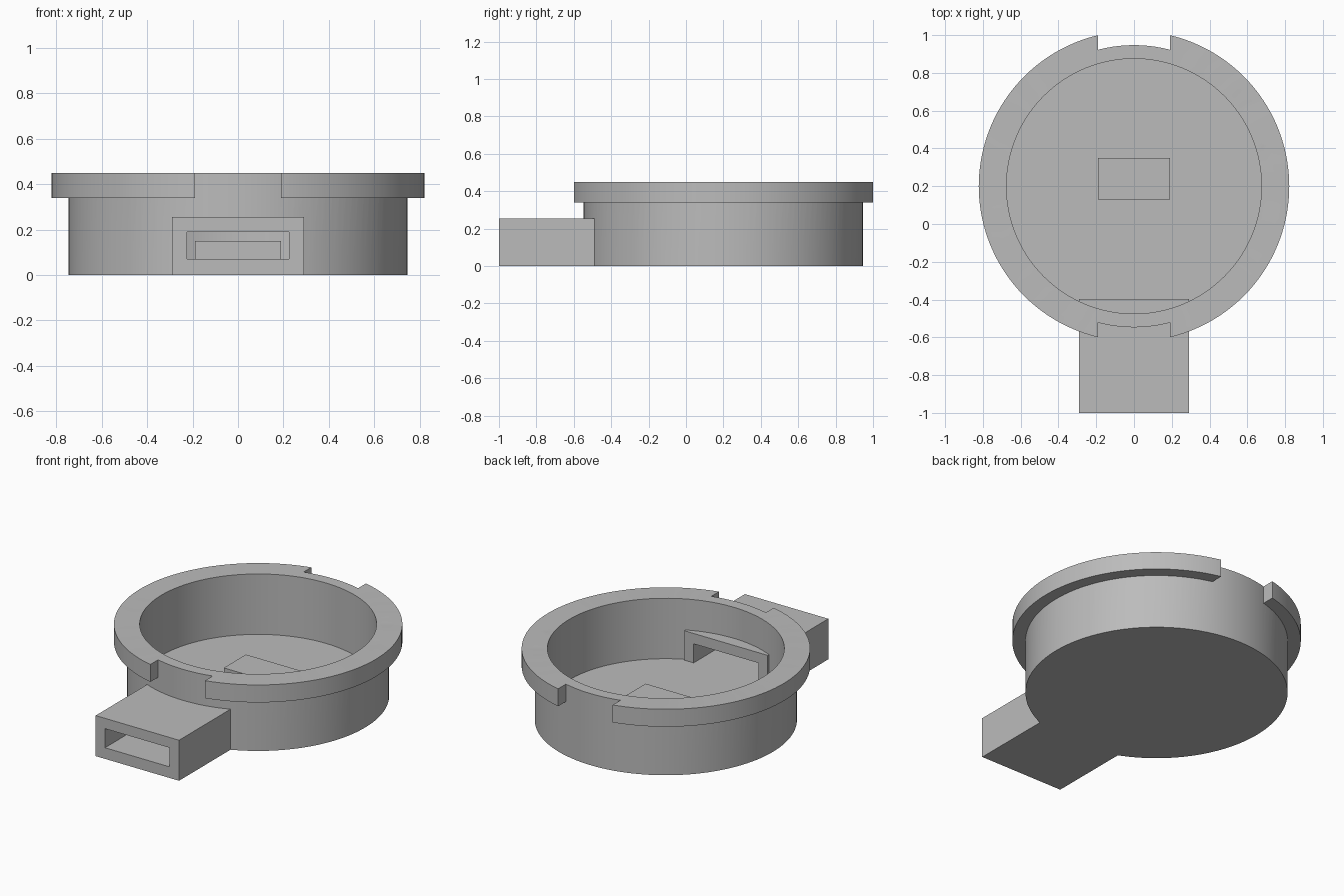
import bpy
import bmesh
from math import radians, tau
from mathutils import Matrix, Vector

if "Cube" in bpy.data.objects:
    bpy.data.objects.remove(bpy.data.objects["Cube"])

CENTRE = Vector((0, 0.2, 0))
OUTER, INNER, FLANGE = 0.747, 0.675, 0.822
HEIGHT, FLOOR, FLANGE_Z = 0.45, 0.07, 0.34
SEGMENTS = 128

grey = bpy.data.materials.new("plain grey")
grey.use_nodes = True
grey.diffuse_color = (0.5, 0.5, 0.5, 1)
grey.node_tree.nodes["Principled BSDF"].inputs["Base Color"].default_value = grey.diffuse_color


def finish(name, bm):
    bmesh.ops.recalc_face_normals(bm, faces=bm.faces)
    mesh = bpy.data.meshes.new(name)
    bm.to_mesh(mesh)
    bm.free()
    mesh.materials.append(grey)
    obj = bpy.data.objects.new(name, mesh)
    bpy.context.collection.objects.link(obj)
    return obj


def lathe(name, profile, closed=False):
    """Spin (radius, z) points about the cup's axis."""
    bm = bmesh.new()
    verts = [bm.verts.new(CENTRE + Vector((r, 0, z))) for r, z in profile]
    edges = [bm.edges.new(pair) for pair in zip(verts, verts[1:])]
    if closed:
        edges.append(bm.edges.new((verts[-1], verts[0])))
    bmesh.ops.spin(bm, geom=verts + edges, cent=CENTRE, axis=(0, 0, 1),
                   angle=tau, steps=SEGMENTS)
    bmesh.ops.remove_doubles(bm, verts=bm.verts, dist=1e-4)
    return finish(name, bm)


def box(name, half_width, y0, y1, z0, z1):
    bm = bmesh.new()
    place = Matrix.Translation((0, (y0 + y1) / 2, (z0 + z1) / 2))
    size = Matrix.Diagonal((2 * half_width, y1 - y0, z1 - z0, 1))
    bmesh.ops.create_cube(bm, size=1, matrix=place @ size)
    return finish(name, bm)


def combine(target, other, operation):
    mod = target.modifiers.new(operation.lower(), "BOOLEAN")
    mod.operation, mod.object, mod.solver = operation, other, "EXACT"
    bpy.context.view_layer.objects.active = target
    bpy.ops.object.modifier_apply(modifier=mod.name)
    bpy.data.objects.remove(other)


# Open round cup with a solid floor
cup = lathe("cup_body", [(0, 0), (OUTER, 0), (OUTER, HEIGHT),
                         (INNER, HEIGHT), (INNER, FLOOR), (0, FLOOR)])

# Rim flange, notched at the front and back
rim_inner = (OUTER + INNER) / 2
flange = lathe("rim_flange", [(rim_inner, FLANGE_Z), (FLANGE, FLANGE_Z),
                              (FLANGE, HEIGHT), (rim_inner, HEIGHT)], closed=True)
combine(flange, box("notch_cutter", 0.19, -1, 1.5, 0.2, 0.6), "DIFFERENCE")
combine(cup, flange, "UNION")

# Rectangular spout with a slot running into the cup
combine(cup, box("spout", 0.29, -1, -0.397, 0, 0.255), "UNION")
combine(cup, box("slot_cutter", 0.225, -1.1, -0.3, FLOOR, 0.19), "DIFFERENCE")

# Raised pad on the cup floor
pad = box("floor_pad", 0.19, 0.13, 0.35, FLOOR - 0.01, 0.15)

# Smooth round walls, crisp edges
bpy.ops.object.select_all(action="DESELECT")
cup.select_set(True)
bpy.context.view_layer.objects.active = cup
bpy.ops.object.shade_smooth_by_angle(angle=radians(30))
